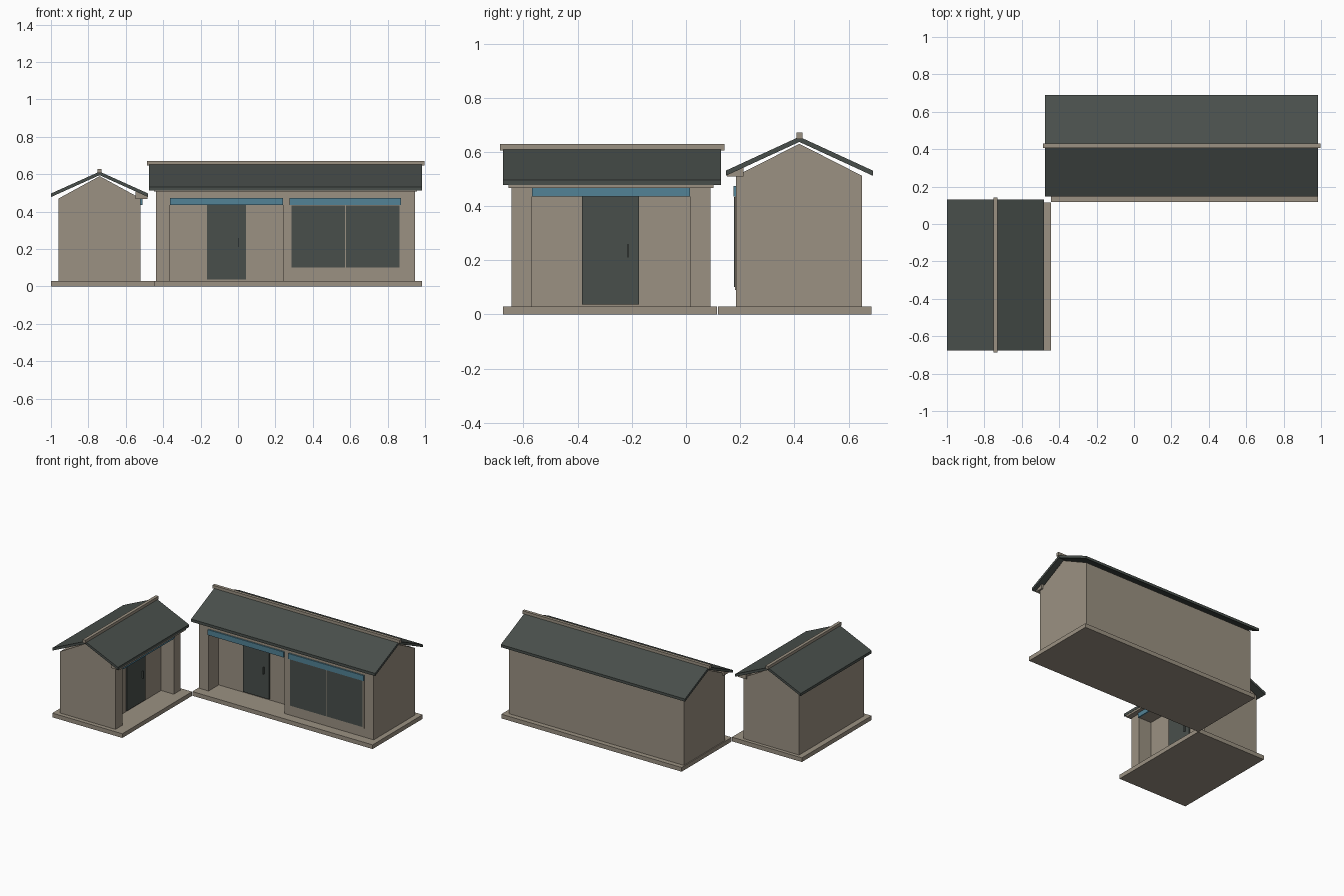
import bpy
from mathutils import Matrix, Vector

if "Cube" in bpy.data.objects:
    bpy.data.objects.remove(bpy.data.objects["Cube"])


def material(name, rgb):
    m = bpy.data.materials.new(name)
    m.diffuse_color = (*rgb, 1)
    m.use_nodes = True
    m.node_tree.nodes["Principled BSDF"].inputs["Base Color"].default_value = m.diffuse_color
    return m


STONE = material("warm stone", (0.328, 0.283, 0.223))
DARK = material("dark slate", (0.066, 0.078, 0.071))
TEAL = material("teal trim", (0.084, 0.223, 0.305))

MAIN = Matrix.Identity(3)                                # front faces -y
WING = Matrix(((0, -1, 0), (1, 0, 0), (0, 0, 1)))        # front faces +x


def prism(name, frame, mat, base, step):
    """Extrude a planar outline of local points along the vector step."""
    n = len(base)
    base = [Vector(p) for p in base]
    verts = [frame @ p for p in base] + [frame @ (p + Vector(step)) for p in base]
    faces = [tuple(range(n)), tuple(range(n, 2 * n))]
    faces += [(i, (i + 1) % n, n + (i + 1) % n, n + i) for i in range(n)]
    # reverse the winding when the outline faces along the extrusion
    normal = sum(((base[i] - base[0]).cross(base[i + 1] - base[0])
                  for i in range(1, n - 1)), Vector())
    along = normal.dot(Vector(step)) > 0
    faces[0 if along else 1] = faces[0 if along else 1][::-1]
    if not along:
        faces[2:] = [f[::-1] for f in faces[2:]]
    me = bpy.data.meshes.new(name)
    me.from_pydata(verts, [], faces)
    me.materials.append(mat)
    ob = bpy.data.objects.new(name, me)
    bpy.context.collection.objects.link(ob)
    return ob


def box(name, frame, mat, l, d, z):
    outline = [(l[0], d[0], z[0]), (l[1], d[0], z[0]), (l[1], d[1], z[0]), (l[0], d[1], z[0])]
    return prism(name, frame, mat, outline, (0, 0, z[1] - z[0]))


def along(name, frame, mat, l, section):
    """Extrude a (depth, height) section along the length."""
    return prism(name, frame, mat, [(l[0], d, z) for d, z in section], (l[1] - l[0], 0, 0))


def house(tag, frame, plinth_l, plinth_d, wall_l, wall_d, recess_l, recess_d, door_l,
          roof_l, roof_d, wall_z, gable_z, eave_z, ridge_z):
    top = 0.437
    f, b = wall_d
    mid = sum(roof_d) / 2
    box(tag + "_plinth", frame, STONE, plinth_l, plinth_d, (0, 0.03))

    # walls with the porch notch in front
    plan = [(wall_l[0], f), (recess_l[0], f), (recess_l[0], recess_d), (recess_l[1], recess_d),
            (recess_l[1], f), (wall_l[1], f), (wall_l[1], b), (wall_l[0], b)]
    prism(tag + "_walls", frame, STONE, [(l, d, 0.03) for l, d in plan], (0, 0, top - 0.03))
    along(tag + "_gable", frame, STONE, wall_l,
          [(f, top), (b, top), (b, wall_z), (mid, gable_z), (f, wall_z)])

    # door, handle and lintel
    box(tag + "_door", frame, DARK, door_l, (recess_d - 0.008, recess_d), (0.037, top))
    h = door_l[1] - 0.04
    box(tag + "_door_handle", frame, DARK, (h - 0.002, h + 0.002),
        (recess_d - 0.02, recess_d - 0.008), (0.21, 0.26))
    box(tag + "_lintel", frame, TEAL, recess_l, (f - 0.01, f), (0.435, 0.474))

    # roof slabs, thin enough to leave a gap above the gable
    t = 0.019
    for side, eave in zip(("front", "back"), roof_d):
        along(f"{tag}_roof_{side}", frame, DARK, roof_l,
              [(eave, eave_z - t), (eave, eave_z), (mid, ridge_z), (mid, ridge_z - t)])
    along(tag + "_ridge_cap", frame, STONE, (roof_l[0] - 0.012, roof_l[1] + 0.012),
          [(mid - 0.011, ridge_z - 0.008), (mid + 0.011, ridge_z - 0.008),
           (mid + 0.011, ridge_z + 0.015), (mid - 0.011, ridge_z + 0.015)])

    # eave board under the front slab
    slope = (ridge_z - eave_z) / (mid - roof_d[0])
    e, w = roof_d[0] + 0.004, f + 0.028
    under = [eave_z - t + slope * (d - roof_d[0]) for d in (e, w)]
    along(tag + "_eave_board", frame, STONE, (wall_l[0] - 0.011, wall_l[1] + 0.011),
          [(e, wall_z - 0.003), (w, wall_z - 0.003), (w, under[1]), (e, under[0])])


house("main", MAIN, (-0.445, 0.985), (0.118, 0.685), (-0.438, 0.947), (0.185, 0.65),
      (-0.363, 0.24), 0.30, (-0.165, 0.042), (-0.475, 0.985), (0.147, 0.69),
      0.512, 0.63, 0.531, 0.656)
house("wing", WING, (-0.675, 0.115), (0.445, 1.0), (-0.645, 0.09), (0.52, 0.96),
      (-0.568, 0.015), 0.62, (-0.384, -0.174), (-0.675, 0.13), (0.48, 1.0),
      0.47, 0.59, 0.497, 0.614)

# wide window with two panes and its own lintel
box("window_frame", MAIN, STONE, (0.275, 0.872), (0.180, 0.186), (0.09, 0.436))
for i, l in enumerate(((0.286, 0.572), (0.577, 0.863))):
    box(f"window_pane_{i + 1}", MAIN, DARK, l, (0.178, 0.184), (0.102, 0.434))
box("window_lintel", MAIN, TEAL, (0.275, 0.872), (0.175, 0.185), (0.435, 0.474))
